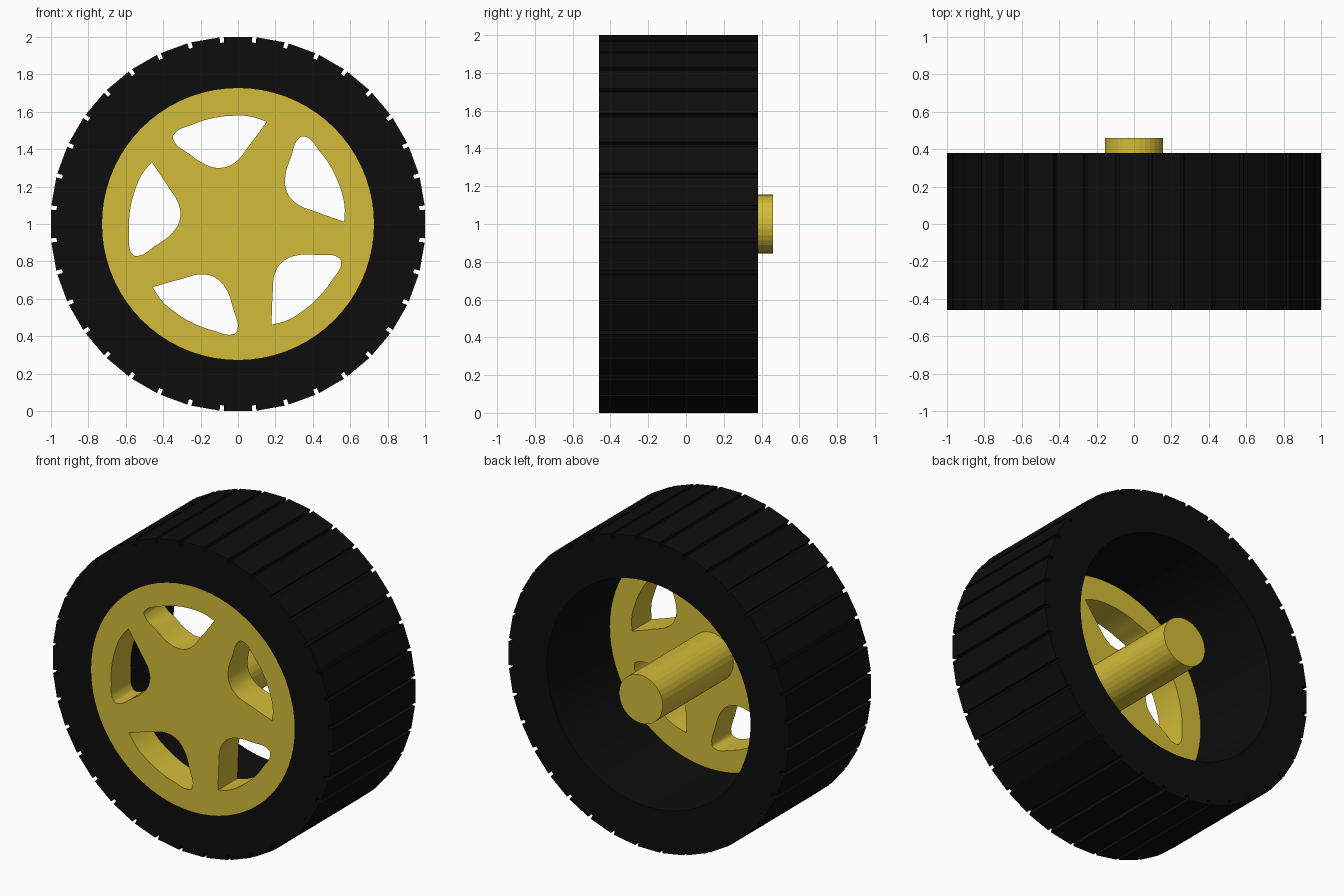
import bpy, bmesh, math
from math import sin, cos, pi, radians

if "Cube" in bpy.data.objects:
    bpy.data.objects.remove(bpy.data.objects["Cube"])


def material(name, rgb):
    m = bpy.data.materials.new(name)
    m.diffuse_color = (*rgb, 1)
    m.use_nodes = True
    m.node_tree.nodes["Principled BSDF"].inputs["Base Color"].default_value = m.diffuse_color
    return m


RUBBER = material("rubber", (0.004, 0.004, 0.004))
YELLOW = material("yellow", (0.65, 0.5, 0.04))


def polar(r, a):
    return (r * cos(a), r * sin(a))


def circle(r, n):
    return [polar(r, 2 * pi * i / n) for i in range(n)]


def slab(name, polys, beziers, y0, y1, mat, smooth=False):
    """Fill 2D outlines (x, z about the hub) and extrude them from y0 to y1."""
    cu = bpy.data.curves.new(name, 'CURVE')
    cu.dimensions = '2D'
    cu.fill_mode = 'BOTH'
    cu.extrude = (y1 - y0) / 2
    for pts in polys:
        s = cu.splines.new('POLY')
        s.points.add(len(pts) - 1)
        for p, c in zip(s.points, pts):
            p.co = (*c, 0, 1)
        s.use_cyclic_u = True
    for pts in beziers:
        s = cu.splines.new('BEZIER')
        s.bezier_points.add(len(pts) - 1)
        s.resolution_u = 5
        for p, (x, z, kind) in zip(s.bezier_points, pts):
            p.co = (x, z, 0)
            p.handle_left_type = p.handle_right_type = kind
        s.use_cyclic_u = True
    ob = bpy.data.objects.new(name, cu)
    bpy.context.collection.objects.link(ob)
    ob.rotation_euler = (pi / 2, 0, 0)
    ob.location = (0, (y0 + y1) / 2, 1)
    bpy.ops.object.select_all(action='DESELECT')
    bpy.context.view_layer.objects.active = ob
    ob.select_set(True)
    bpy.ops.object.convert(target='MESH')
    ob = bpy.context.object
    ob.name = name
    bpy.ops.object.transform_apply(location=True, rotation=True, scale=True)
    bm = bmesh.new()
    bm.from_mesh(ob.data)
    bmesh.ops.remove_doubles(bm, verts=bm.verts, dist=1e-5)
    bmesh.ops.recalc_face_normals(bm, faces=bm.faces)
    bm.to_mesh(ob.data)
    bm.free()
    ob.data.materials.clear()
    ob.data.materials.append(mat)
    if smooth:
        bpy.ops.object.shade_smooth_by_angle(angle=radians(25))
    else:
        bpy.ops.object.shade_flat()
    return ob


# Tyre: 36 flat tread blocks with a narrow groove between neighbours
tread, half, gap = [], radians(5), 0.011
for i in range(36):
    a = radians(10 * i)
    lo, hi = a - half + gap, a + half - gap
    tread += [polar(0.973, lo), polar(1 / cos(hi - a), lo),
              polar(1 / cos(hi - a), hi), polar(0.973, hi)]
slab("tyre", [tread, circle(0.727, 72)], [], -0.46, 0.38, RUBBER)

# Rim: disc with five petal-shaped openings
petal = [(0.153, 0.547, 'VECTOR'), (0.07, 0.574, 'AUTO'), (-0.02, 0.579, 'AUTO'),
         (-0.13, 0.567, 'AUTO'), (-0.24, 0.533, 'AUTO'), (-0.345, 0.475, 'AUTO'),
         (-0.345, 0.448, 'AUTO'), (-0.26, 0.375, 'AUTO'), (-0.17, 0.316, 'AUTO'),
         (-0.095, 0.3, 'AUTO'), (-0.02, 0.326, 'AUTO'), (0.06, 0.42, 'AUTO')]
openings = []
for centre in (100.9, 170.9, 243, 314.9, 387.8):
    t = radians(centre - 100.9)
    openings.append([(x * cos(t) - z * sin(t), x * sin(t) + z * cos(t), k)
                     for x, z, k in petal])
slab("rim", [circle(0.727, 72)], openings, -0.46, -0.26, YELLOW, smooth=True)

# Axle stub running back from the rim
slab("axle", [circle(0.156, 32)], [], -0.27, 0.46, YELLOW)
